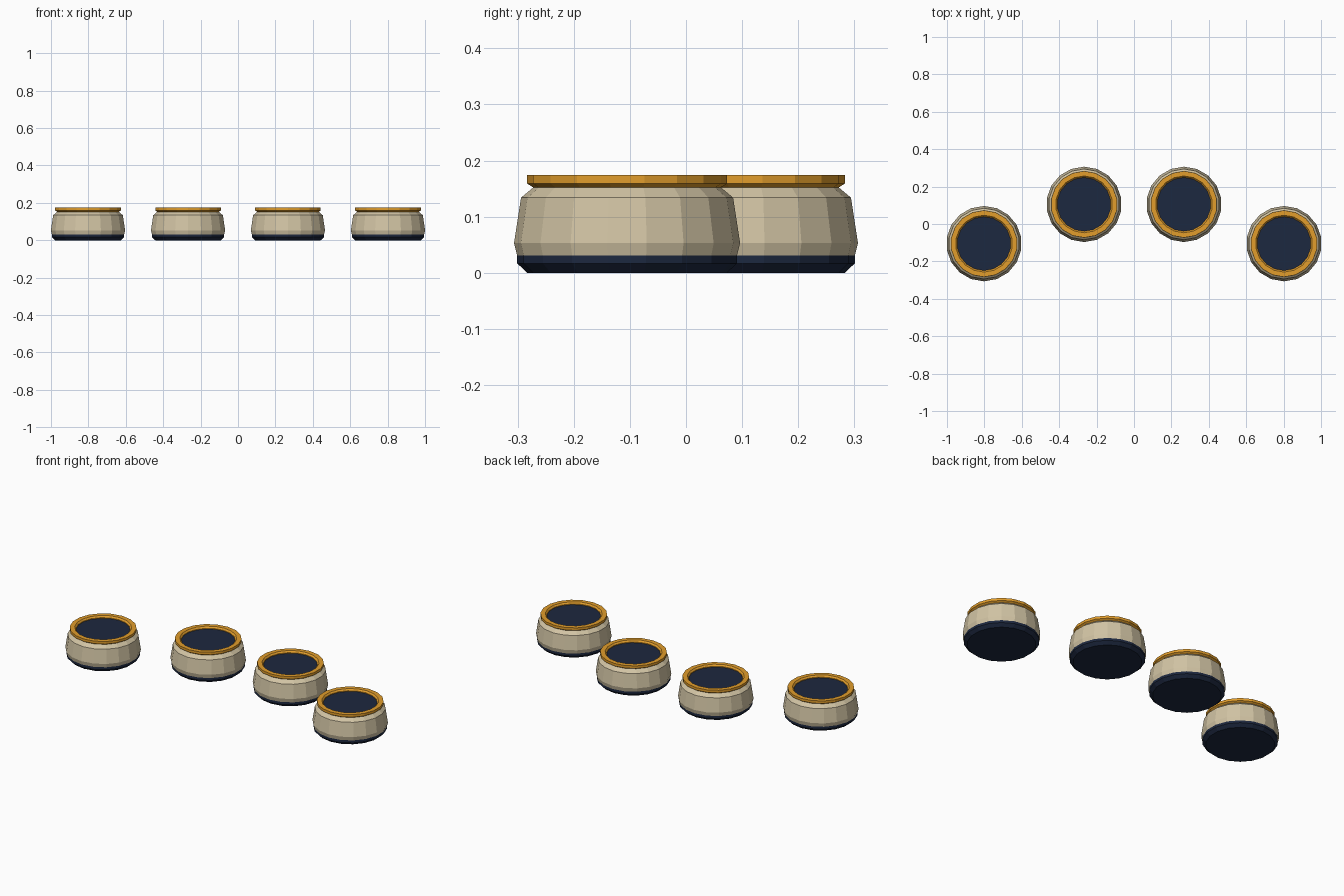
import bpy, bmesh
from math import sin, cos, pi

if "Cube" in bpy.data.objects:
    bpy.data.objects.remove(bpy.data.objects["Cube"])

SIDES = 18
POTS = [(-0.802, -0.105), (-0.267, 0.105), (0.267, 0.105), (0.802, -0.105)]


def material(name, rgb):
    m = bpy.data.materials.new(name)
    m.diffuse_color = (*rgb, 1)
    m.use_nodes = True
    m.node_tree.nodes["Principled BSDF"].inputs["Base Color"].default_value = m.diffuse_color
    return m


navy = material("navy", (0.012, 0.021, 0.05))
cream = material("cream", (0.64, 0.55, 0.37))
gold = material("gold", (0.76, 0.34, 0.025))


def lathe(name, profile, mat, loop=False):
    """Faceted surface of revolution from (radius, z) points; r = 0 makes a cap."""
    bm = bmesh.new()
    rings = []
    for r, z in profile:
        if r == 0:
            rings.append([bm.verts.new((0, 0, z))] * SIDES)
        else:
            rings.append([bm.verts.new((r * sin(2 * pi * i / SIDES),
                                        r * cos(2 * pi * i / SIDES), z))
                          for i in range(SIDES)])
    pairs = list(zip(rings, rings[1:]))
    if loop:
        pairs.append((rings[-1], rings[0]))
    for a, b in pairs:
        for i in range(SIDES):
            j = (i + 1) % SIDES
            bm.faces.new(list(dict.fromkeys((a[i], a[j], b[j], b[i]))))
    # merge cap triangles into single flat faces
    bmesh.ops.dissolve_limit(bm, angle_limit=0.001, verts=bm.verts, edges=bm.edges)
    bmesh.ops.recalc_face_normals(bm, faces=bm.faces)
    mesh = bpy.data.meshes.new(name)
    bm.to_mesh(mesh)
    bm.free()
    mesh.materials.append(mat)
    return mesh


parts = [
    # dark foot with chamfered lower edge
    lathe("foot", [(0, 0), (0.178, 0), (0.196, 0.017), (0.196, 0.031), (0, 0.031)], navy),
    # bulging body with sloped shoulder
    lathe("body", [(0, 0.031), (0.196, 0.031), (0.2015, 0.053), (0.189, 0.134),
                   (0.165, 0.154), (0, 0.154)], cream),
    # flared collar ring
    lathe("rim", [(0.144, 0.152), (0.167, 0.152), (0.178, 0.159), (0.178, 0.174),
                  (0.152, 0.174), (0.144, 0.165)], gold, loop=True),
    # recessed dark top
    lathe("inset", [(0, 0.152), (0.144, 0.152), (0.144, 0.161), (0, 0.161)], navy),
]

for n, (x, y) in enumerate(POTS, 1):
    for mesh in parts:
        ob = bpy.data.objects.new(f"{mesh.name}_{n}", mesh)
        ob.location = (x, y, 0)
        bpy.context.collection.objects.link(ob)
